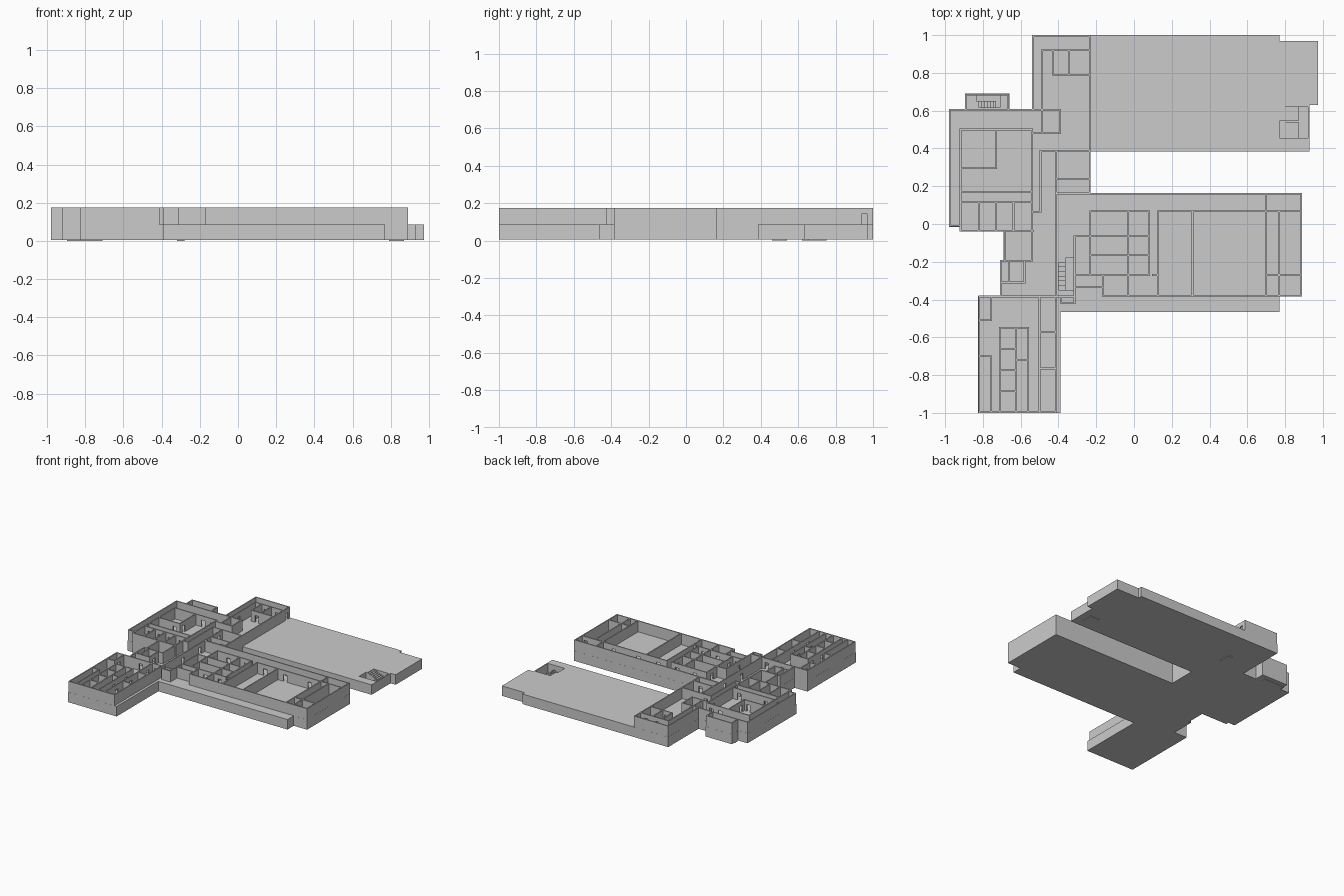
import bpy, bmesh

BASE, FLOOR, TOP = 0.005, 0.086, 0.175   # underside, upper floor level, wall tops
T = 0.009                                # wall thickness
DOOR_W, DOOR_H = 0.032, 0.055


def finish(name, bm):
    bmesh.ops.recalc_face_normals(bm, faces=bm.faces[:])
    me = bpy.data.meshes.new(name)
    bm.to_mesh(me)
    bm.free()
    ob = bpy.data.objects.new(name, me)
    bpy.context.collection.objects.link(ob)
    return ob


def box(bm, x0, x1, y0, y1, z0, z1):
    vs = bmesh.ops.create_cube(bm, size=1)["verts"]
    for v in vs:
        v.co = ((x0 + x1) / 2 + v.co.x * (x1 - x0),
                (y0 + y1) / 2 + v.co.y * (y1 - y0),
                (z0 + z1) / 2 + v.co.z * (z1 - z0))


def wall(bm, axis, pos, a, b, doors=()):
    """Straight wall: axis 'x' runs along x at y=pos, axis 'y' runs along y at x=pos."""
    def piece(s, e, z0, z1):
        if e - s < 1e-4:
            return
        if axis == 'x':
            box(bm, s, e, pos - T / 2, pos + T / 2, z0, z1)
        else:
            box(bm, pos - T / 2, pos + T / 2, s, e, z0, z1)
    s, end = a - T / 2, b + T / 2
    for d in sorted(doors):
        piece(s, d - DOOR_W / 2, FLOOR, TOP)
        piece(d - DOOR_W / 2, d + DOOR_W / 2, FLOOR + DOOR_H, TOP)   # lintel
        s = d + DOOR_W / 2
    piece(s, end, FLOOR, TOP)


def walls(name, along_x, along_y):
    bm = bmesh.new()
    for w in along_x:
        wall(bm, 'x', *w)
    for w in along_y:
        wall(bm, 'y', *w)
    return finish(name, bm)


# ground storey mass, its top is the upper floor and the low flat roofs
outline = [(-.54, 1), (.77, 1), (.77, .97), (.975, .97), (.975, .63), (.93, .63),
           (.93, .385), (-.23, .385), (-.23, .165), (.89, .165), (.89, -.385),
           (.77, -.385), (.77, -.465), (-.39, -.465), (-.39, -1), (-.825, -1),
           (-.825, -.38), (-.71, -.38), (-.71, -.19), (-.69, -.19), (-.69, -.04),
           (-.92, -.04), (-.92, -.015), (-.98, -.015), (-.98, .61), (-.895, .61),
           (-.895, .69), (-.66, .69), (-.66, .61), (-.54, .61)]
bm = bmesh.new()
face = bm.faces.new([bm.verts.new((x, y, BASE)) for x, y in outline])
ext = bmesh.ops.extrude_face_region(bm, geom=[face])["geom"]
bmesh.ops.translate(bm, vec=(0, 0, FLOOR - BASE),
                    verts=[g for g in ext if isinstance(g, bmesh.types.BMVert)])
ground = finish("ground_storey", bm)

# stairwells cut into the ground storey
pits = [(.77, .921, .455, .62), (-.835, -.71, .617, .681), (-.40, -.32, -.35, -.18)]
bm = bmesh.new()
for x0, x1, y0, y1 in pits:
    box(bm, x0, x1, y0, y1, .012, .12)
cutter = finish("stairwell_cutter", bm)
cutter.hide_render = True
cutter.hide_viewport = True
mod = ground.modifiers.new("stairwells", 'BOOLEAN')
mod.operation, mod.solver, mod.object = 'DIFFERENCE', 'EXACT', cutter


# stair flights and the thin pads below them
def flight(name, x0, x1, y0, y1, axis, z0, z1, flip=False, n=7):
    bm = bmesh.new()
    for i in range(n):
        k = n - 1 - i if flip else i
        z = z0 + (z1 - z0) * (i + 1) / n
        if axis == 'x':
            d = (x1 - x0) / n
            box(bm, x0 + k * d, x0 + (k + 1) * d, y0, y1, .012, z)
        else:
            d = (y1 - y0) / n
            box(bm, x0, x1, y0 + k * d, y0 + (k + 1) * d, .012, z)
    finish(name, bm)


flight("east_stair_lower", .79, .87, .455, .54, 'x', .012, .048)
flight("east_stair_upper", .77, .87, .545, .62, 'x', .048, FLOOR, True)
flight("west_stair", -.835, -.73, .617, .652, 'x', .012, FLOOR, True)
flight("central_stair", -.40, -.362, -.35, -.18, 'y', .012, FLOOR)
bm = bmesh.new()
for x0, x1, y0, y1 in [(.79, .87, .46, .54), (-.895, -.71, .62, .655), (-.32, -.28, .655, .75)]:
    box(bm, x0, x1, y0, y1, 0, .0055)
finish("stair_pads", bm)

# north wing
walls("north_wing_walls",
      [(.995, -.535, -.235), (.92, -.487, -.235, [-.39, -.29]), (.79, -.43, -.235, [-.38]),
       (.605, -.535, -.395), (.48, -.535, -.39), (.387, -.495, -.235, [-.45]),
       (.24, -.412, -.235, [-.3]), (.165, -.412, -.235), (.065, -.535, -.495)],
      [(-.535, .605, .995), (-.235, .165, .995, [.955]), (-.487, .48, .92, [.7, .54]),
       (-.43, .79, .92), (-.345, .79, .92), (-.392, .48, .605),
       (-.495, .065, .387), (-.412, -.38, .387, [.34, .1, -.12])])

# west wing and stair tower
walls("west_wing_walls",
      [(.605, -.975, -.535), (-.01, -.975, -.915), (-.036, -.915, -.535),
       (.5, -.918, -.54, [-.66, -.58]), (.295, -.918, -.73, [-.77]), (.17, -.918, -.54, [-.84, -.6]),
       (.115, -.918, -.54, [-.87, -.78, -.69, -.59]), (.685, -.89, -.665)],
      [(-.975, -.01, .605), (-.918, -.036, .5, [.14]), (-.54, -.19, .5, [.43, .14]),
       (-.73, .295, .5, [.34]), (-.822, -.036, .115), (-.73, -.036, .115), (-.638, -.036, .115),
       (-.89, .605, .685), (-.665, .605, .685)])

# central link between the wings
walls("central_link_walls",
      [(-.036, -.685, -.54), (-.195, -.705, -.54), (-.31, -.705, -.58),
       (-.384, -.82, -.315, [-.6, -.46])],
      [(-.685, -.195, -.036), (-.705, -.384, -.195), (-.663, -.31, -.195), (-.58, -.31, -.195, [-.25])])

# south west wing
walls("south_wing_walls",
      [(-.995, -.82, -.415), (-.7, -.82, -.755), (-.51, -.82, -.755), (-.55, -.71, -.56),
       (-.66, -.71, -.625), (-.775, -.71, -.625), (-.885, -.71, -.625), (-.72, -.625, -.56),
       (-.572, -.5, -.415), (-.765, -.5, -.415)],
      [(-.82, -.995, -.384), (-.755, -.995, -.7, [-.75]), (-.755, -.51, -.384, [-.45]),
       (-.71, -.995, -.55, [-.6, -.72, -.83]), (-.625, -.995, -.55), (-.56, -.995, -.55, [-.64, -.8]),
       (-.5, -.995, -.384, [-.45, -.67, -.85]), (-.415, -.995, -.384)])

# east wing
walls("east_wing_walls",
      [(.16, -.412, .885), (-.38, -.165, .885), (-.335, -.31, -.165), (-.42, -.385, -.315),
       (-.27, -.31, .08, [-.27, -.1, .03]), (-.27, .1, .12), (-.065, -.31, .08),
       (.068, -.23, .08, [-.13, .03]), (.068, .125, .885, [.2, .38, .6, .73, .85]),
       (-.165, -.23, .08), (-.27, .7, .885)],
      [(.885, -.38, .16), (-.165, -.38, -.27), (-.315, -.42, -.065, [-.22]), (-.385, -.42, -.384),
       (-.232, -.27, .068, [-.22, -.11, 0]), (-.03, -.38, .068), (.078, -.27, .068, [-.22, -.11, 0]),
       (.125, -.38, .068), (.31, -.38, .068), (.697, -.38, .16), (.768, -.38, .068, [-.325])])
